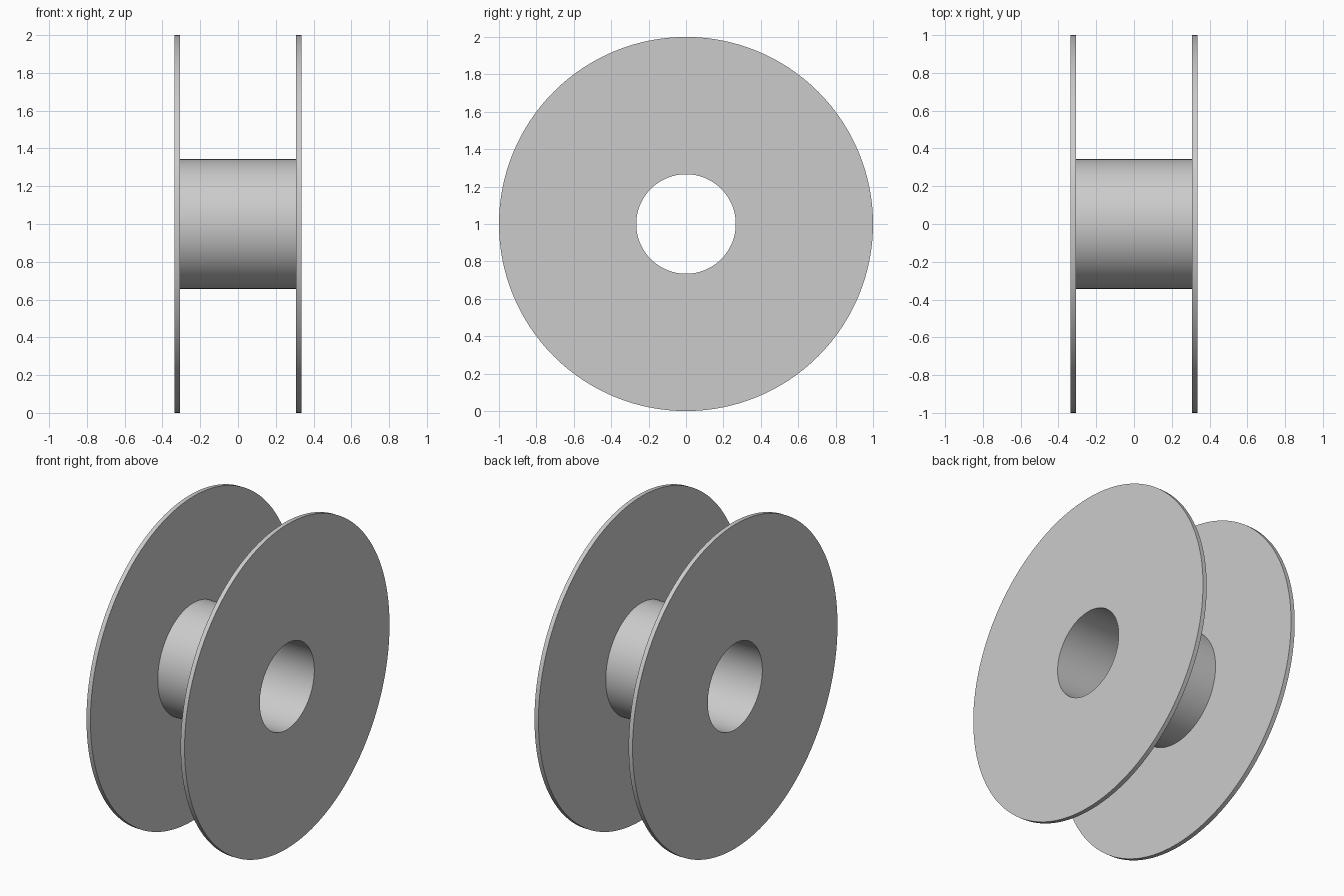
import bpy, bmesh, math
from mathutils import Matrix, Vector

cube = bpy.data.objects.get("Cube")
if cube:
    bpy.data.objects.remove(cube, do_unlink=True)

FLANGE_R, CORE_R, BORE_R = 1.0, 0.343, 0.266
INNER_X, OUTER_X = 0.308, 0.335
SEGMENTS = 128

# Plain grey plastic
grey = bpy.data.materials.new("light grey")
grey.use_nodes = True
colour = (0.6, 0.6, 0.6, 1)
grey.diffuse_color = colour
grey.node_tree.nodes["Principled BSDF"].inputs["Base Color"].default_value = colour

# Half of the spool's section, mirrored to close the loop
half = [(OUTER_X, BORE_R), (OUTER_X, FLANGE_R), (INNER_X, FLANGE_R), (INNER_X, CORE_R)]
section = half + [(-x, r) for x, r in reversed(half)]

# Spin the section around the x axis: two flanges, hollow core and bore
bm = bmesh.new()
verts = [bm.verts.new((x, 0, r)) for x, r in section]
edges = [bm.edges.new((verts[i - 1], verts[i])) for i in range(len(verts))]
bmesh.ops.spin(bm, geom=verts + edges, cent=(0, 0, 0), axis=(1, 0, 0),
               angle=math.tau, steps=SEGMENTS, use_merge=True)
bmesh.ops.remove_doubles(bm, verts=bm.verts, dist=1e-5)
bmesh.ops.recalc_face_normals(bm, faces=bm.faces)
bmesh.ops.translate(bm, verts=bm.verts, vec=(0, 0, FLANGE_R))

mesh = bpy.data.meshes.new("spool")
bm.to_mesh(mesh)
bm.free()
mesh.materials.append(grey)
spool = bpy.data.objects.new("spool", mesh)
bpy.context.collection.objects.link(spool)

# Round walls smooth, rims sharp
bpy.ops.object.select_all(action='DESELECT')
spool.select_set(True)
bpy.context.view_layer.objects.active = spool
bpy.ops.object.shade_smooth_by_angle(angle=math.radians(30))
